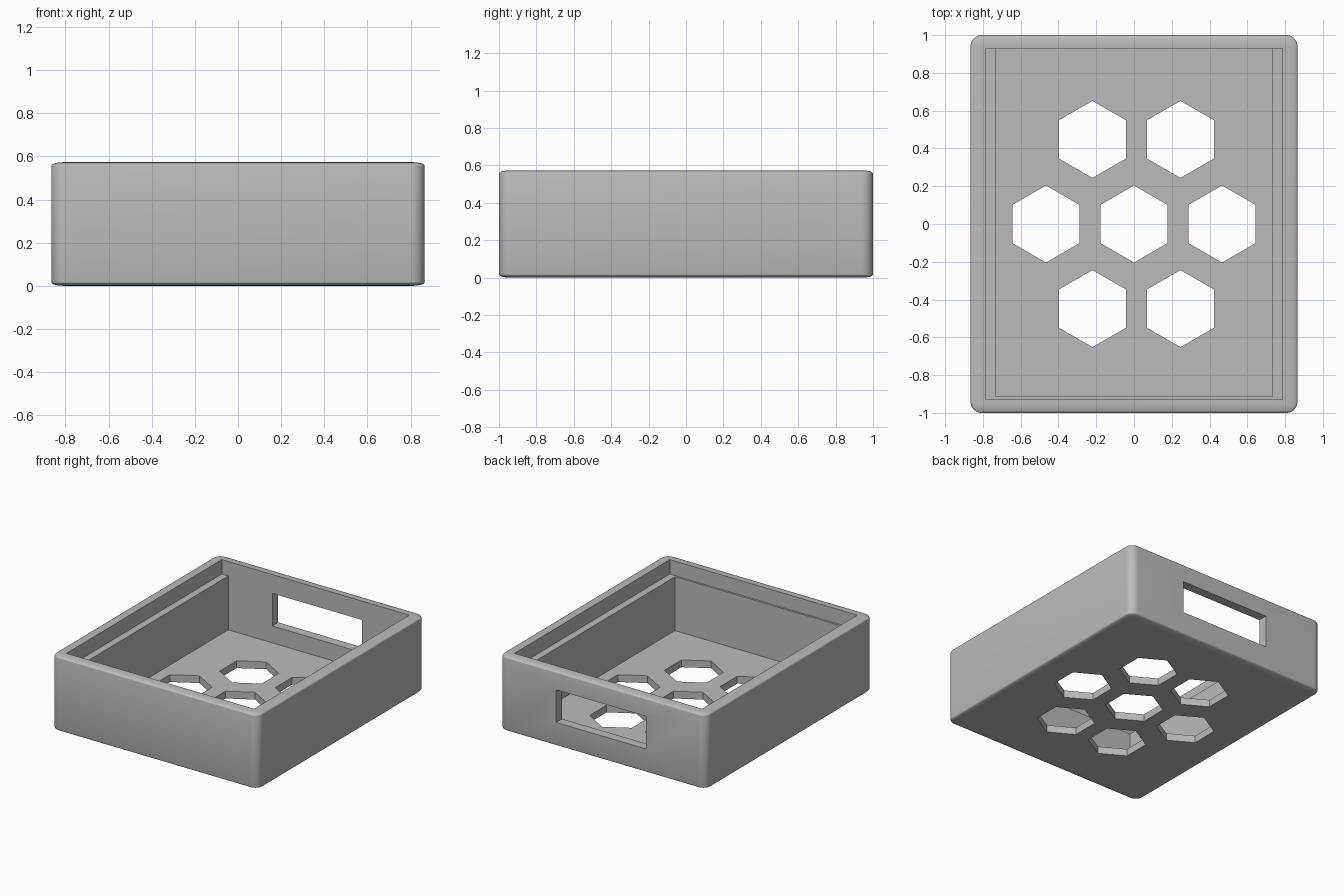
import bpy, bmesh, math
from mathutils import Matrix, Vector

default_cube = bpy.data.objects.get("Cube")
if default_cube:
    bpy.data.objects.remove(default_cube, do_unlink=True)

HEIGHT, FLOOR, LEDGE = 0.573, 0.055, 0.463
HALF_X, HALF_Y = 0.865, 1.0
ROUND = 0.06        # corner radius in plan
SQUASH = 0.28       # flattens the rounding of the top and bottom rims


def add_object(name, bm):
    mesh = bpy.data.meshes.new(name)
    bm.to_mesh(mesh)
    bm.free()
    obj = bpy.data.objects.new(name, mesh)
    bpy.context.collection.objects.link(obj)
    return obj


def box_mesh(low, high):
    low, high = Vector(low), Vector(high)
    bm = bmesh.new()
    bmesh.ops.create_cube(bm, size=1)
    bmesh.ops.scale(bm, vec=high - low, verts=bm.verts)
    bmesh.ops.translate(bm, vec=(low + high) / 2, verts=bm.verts)
    return bm


def hexagon_mesh(x, y, radius):
    bm = bmesh.new()
    place = Matrix.Translation((x, y, FLOOR / 2)) @ Matrix.Rotation(math.pi / 6, 4, 'Z')
    bmesh.ops.create_cone(bm, cap_ends=True, segments=6, radius1=radius,
                          radius2=radius, depth=0.2, matrix=place)
    # turn so that a point faces the back
    top = max(v.co.y for v in bm.verts) - y
    if top < radius * 0.95:
        bmesh.ops.rotate(bm, verts=bm.verts, cent=(x, y, 0),
                         matrix=Matrix.Rotation(math.pi / 6, 3, 'Z'))
    return bm


# Solid case with rounded edges
bm = box_mesh((-HALF_X, -HALF_Y, 0), (HALF_X, HALF_Y, HEIGHT / SQUASH))
bmesh.ops.bevel(bm, geom=bm.edges[:], offset=ROUND, segments=10,
                profile=0.5, affect='EDGES')
bmesh.ops.scale(bm, vec=(1, 1, SQUASH), verts=bm.verts)
case = add_object("case", bm)

# Lid recess, cavity and back window
cutters = [
    add_object("lid_recess_cutter", box_mesh((-0.786, -0.929, LEDGE), (0.786, 0.929, 1))),
    add_object("cavity_cutter", box_mesh((-0.732, -0.914, FLOOR), (0.732, 0.929, 0.8))),
    add_object("window_cutter", box_mesh((-0.363, 0.8, 0.183), (0.387, 1.2, 0.43))),
]

# Honeycomb of vent holes in the floor
PITCH, ROW = 0.466, 0.448
vents = [(i * PITCH, 0) for i in (-1, 0, 1)]
vents += [(0.013 + sx * PITCH / 2, sy * ROW) for sx in (-1, 1) for sy in (-1, 1)]
for x, y in vents:
    cutters.append(add_object("vent_cutter", hexagon_mesh(x, y, 0.204)))

# Cut everything out of the case
bpy.ops.object.select_all(action='DESELECT')
case.select_set(True)
bpy.context.view_layer.objects.active = case
for cutter in cutters:
    cutter.hide_render = True
    cut = case.modifiers.new("cut", 'BOOLEAN')
    cut.operation = 'DIFFERENCE'
    cut.solver = 'EXACT'
    cut.object = cutter
    bpy.ops.object.modifier_apply(modifier=cut.name)
    bpy.data.objects.remove(cutter, do_unlink=True)

# Plain grey finish
grey = bpy.data.materials.new("plain grey")
grey.use_nodes = True
colour = (0.5, 0.5, 0.5, 1)
grey.diffuse_color = colour
grey.node_tree.nodes["Principled BSDF"].inputs["Base Color"].default_value = colour
case.data.materials.clear()
case.data.materials.append(grey)
bpy.ops.object.shade_smooth_by_angle(angle=math.radians(40))
